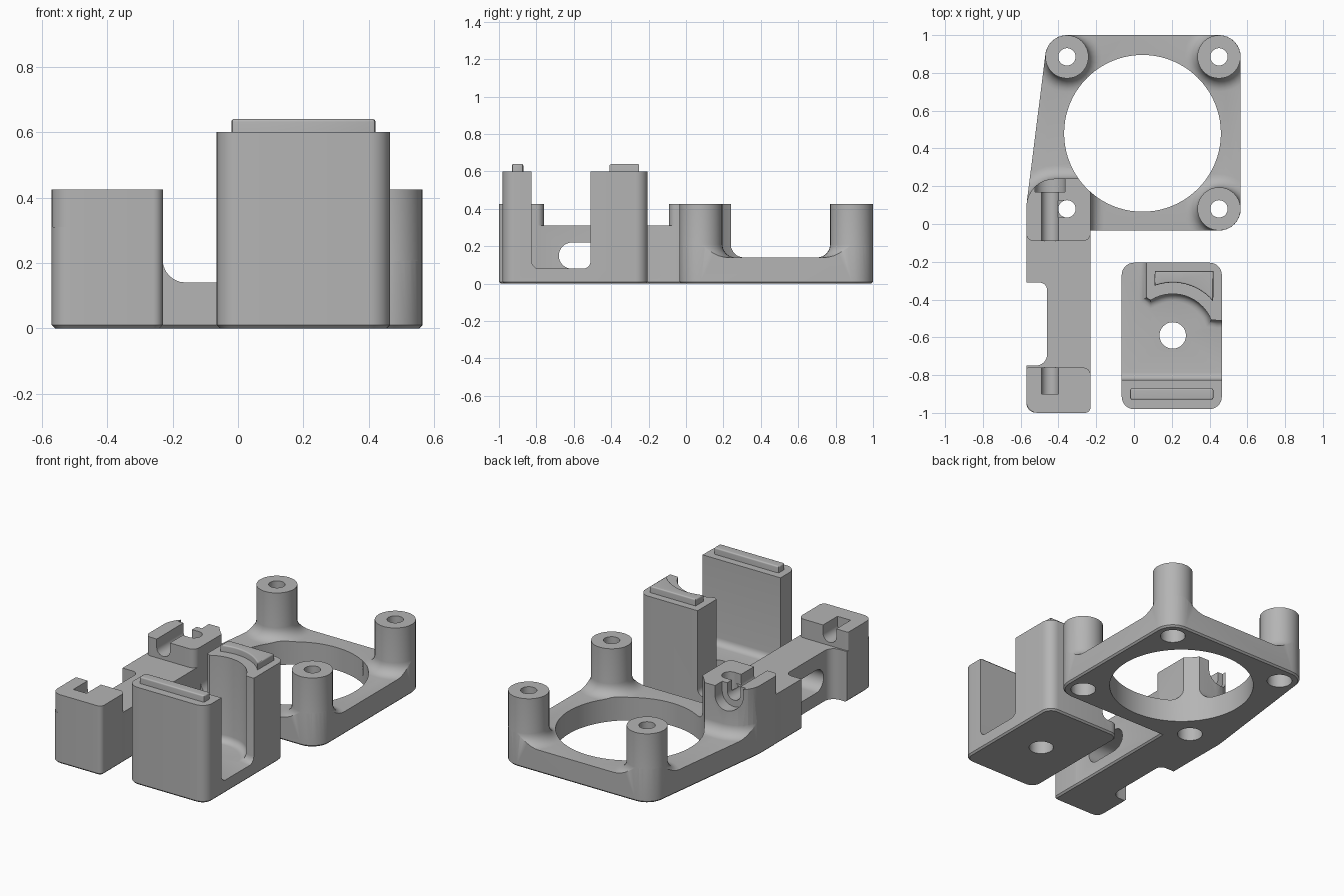
import bpy, bmesh, math
from mathutils import Matrix

cube = bpy.data.objects.get("Cube")
if cube:
    bpy.data.objects.remove(cube, do_unlink=True)

grey = bpy.data.materials.new("plain_grey")
grey.use_nodes = True
grey.diffuse_color = (0.46, 0.46, 0.46, 1)
grey.node_tree.nodes["Principled BSDF"].inputs["Base Color"].default_value = grey.diffuse_color

ALONG_X = Matrix(((0, 0, 1, 0), (1, 0, 0, 0), (0, 1, 0, 0), (0, 0, 0, 1)))   # profile in y, z
ALONG_Y = Matrix(((1, 0, 0, 0), (0, 0, 1, 0), (0, 1, 0, 0), (0, 0, 0, 1)))   # profile in x, z


def arc(cx, cy, r, a0, a1, n):
    steps = [math.radians(a0 + (a1 - a0) * i / n) for i in range(n + 1)]
    return [(cx + r * math.cos(a), cy + r * math.sin(a)) for a in steps]


def ring(x0, x1, y0, y1, radii, o=0.0, n=8):
    """Rounded rectangle grown by o; radii run from lower left, anticlockwise."""
    if not isinstance(radii, tuple):
        radii = (radii,) * 4
    r = [max(q + o, 0.0005) for q in radii]
    x0, x1, y0, y1 = x0 - o, x1 + o, y0 - o, y1 + o
    return (arc(x0 + r[0], y0 + r[0], r[0], 180, 270, n) + arc(x1 - r[1], y0 + r[1], r[1], 270, 360, n)
            + arc(x1 - r[2], y1 - r[2], r[2], 0, 90, n) + arc(x0 + r[3], y1 - r[3], r[3], 90, 180, n))


def disc(cx, cy, r, o=0.0, n=8):
    return ring(cx - r, cx + r, cy - r, cy + r, r, o, n)


def finish(name, bm):
    bmesh.ops.recalc_face_normals(bm, faces=bm.faces)
    mesh = bpy.data.meshes.new(name)
    bm.to_mesh(mesh)
    bm.free()
    mesh.materials.append(grey)
    ob = bpy.data.objects.new(name, mesh)
    bpy.context.collection.objects.link(ob)
    return ob


def loft(name, sections, matrix=None, bevel_z=None, bevel=0.0):
    """Solid through (height, outline) sections; can round the rim at one height."""
    bm = bmesh.new()
    rows = [[bm.verts.new((x, y, z)) for x, y in pts] for z, pts in sections]
    n = len(rows[0])
    for a, b in zip(rows, rows[1:]):
        for i in range(n):
            j = (i + 1) % n
            bm.faces.new((a[i], a[j], b[j], b[i]))
    bm.faces.new(rows[0])
    bm.faces.new(rows[-1])
    bmesh.ops.remove_doubles(bm, verts=bm.verts, dist=0.00005)
    bmesh.ops.recalc_face_normals(bm, faces=bm.faces)
    if bevel_z is not None:
        rim = [e for e in bm.edges if all(abs(v.co.z - bevel_z) < 1e-4 for v in e.verts)]
        bmesh.ops.bevel(bm, geom=rim, offset=bevel, segments=5, profile=0.5,
                        affect='EDGES', clamp_overlap=False)
    if matrix:
        bmesh.ops.transform(bm, matrix=matrix, verts=bm.verts)
    return finish(name, bm)


def prism(name, pts, z0, z1, matrix=None):
    return loft(name, [(z0, pts), (z1, pts)], matrix)


def chamfered(name, shape, top):
    return loft(name, [(0, shape(-0.01)), (0.01, shape(0)), (top, shape(0))])


def combine(target, operation, *tools):
    for tool in tools:
        tool.hide_render = True
        mod = target.modifiers.new("cut", 'BOOLEAN')
        mod.object, mod.operation, mod.solver = tool, operation, 'EXACT'
        bpy.context.view_layer.objects.active = target
        bpy.ops.object.modifier_apply(modifier=mod.name)
        bpy.data.objects.remove(tool, do_unlink=True)


def smooth(ob):
    bpy.ops.object.select_all(action='DESELECT')
    ob.select_set(True)
    bpy.context.view_layer.objects.active = ob
    bpy.ops.object.shade_smooth_by_angle(angle=math.radians(30))


# Frame sizes
TOP, PLATE, FILLET, POST_R = 0.425, 0.14, 0.07, 0.115
HINGE_POST = (-0.355, 0.08)
POSTS = [(-0.355, 0.885), (0.45, 0.885), (0.45, 0.08)]


def hinge(o=0.0):
    return ring(-0.57, -0.23, -0.09, 0.24, (0.04, 0.04, 0.06, 0.15), o)


def flare(shape):
    """Concave fillet sections rising from the plate."""
    out = [(0.05, shape(FILLET))]
    for i in range(7):
        a = math.radians(90 * i / 6)
        out.append((PLATE + FILLET * (1 - math.cos(a)), shape(FILLET * (1 - math.sin(a)) - 0.0005)))
    return out


# Frame plate with flared posts, trimmed to the outer outline
frame = prism("fan_frame_and_arm", ring(-0.9, 0.9, -0.4, 1.3, 0.01), -0.1, PLATE)
for x, y in POSTS:
    shape = lambda o, x=x, y=y: disc(x, y, POST_R, o)
    combine(frame, 'UNION', loft("post", flare(shape) + [(TOP, shape(-0.0005))]))
combine(frame, 'UNION', loft("hinge_flare", flare(hinge)))
bm = bmesh.new()
for z, o in ((0, -0.01), (0.01, 0), (0.6, 0)):
    for x, y in POSTS:
        for p in disc(x, y, POST_R, o):
            bm.verts.new((*p, z))
    for x, y in hinge(o):
        bm.verts.new((x, max(y, -0.035 - o), z))
hull = bmesh.ops.convex_hull(bm, input=bm.verts)
loose = [v for v in set(hull["geom_interior"] + hull["geom_unused"]) if isinstance(v, bmesh.types.BMVert)]
bmesh.ops.delete(bm, geom=loose, context='VERTS')
combine(frame, 'INTERSECT', finish("outline", bm))

# Arm with hinge block and end block
arm = chamfered("arm", lambda o: ring(-0.569, -0.231, -0.999, 0.0, 0.05, o), 0.31)
end = chamfered("end_block", lambda o: ring(-0.57, -0.23, -1.0, -0.76, (0.06, 0.03, 0.04, 0.01), o), TOP)
combine(frame, 'UNION', arm, chamfered("hinge_block", hinge, TOP), end)

# Openings: large round hole, side notch, slot, axle grooves and screw holes
combine(frame, 'DIFFERENCE',
        prism("round_hole", disc(0.045, 0.48, 0.415, n=20), -0.2, 1),
        prism("side_notch", ring(-0.8, -0.46, -0.75, -0.31, (0.01, 0.06, 0.04, 0.01)), -0.2, 1),
        prism("slot", ring(-0.68, -0.38, 0.08, 0.22, 0.07), -0.7, -0.1, ALONG_X),
        prism("axle_groove", ring(-0.49, -0.40, 0.33, 1, 0.044), -0.9, 0.2, ALONG_Y),
        prism("axle_head_groove", ring(-0.525, -0.365, 0.29, 1, 0.078), 0.17, 0.4, ALONG_Y),
        prism("screw_slit", ring(-0.43, -0.35, 0.035, 0.125, 0.005), 0.36, 1))
for x, y in POSTS + [HINGE_POST]:
    combine(frame, 'DIFFERENCE',
            prism("screw_hole", disc(x, y, 0.046), -0.2, 1),
            prism("counterbore", disc(x, y, 0.072), -0.2, 0.25))
smooth(frame)

# Clip bracket: rounded block with its inside scooped out, leaving two walls
CX, CY = 0.205, -0.59
bracket = chamfered("clip_bracket", lambda o: ring(-0.065, 0.465, -0.98, -0.205, 0.065, o), 0.6)
inside = ([(-0.3, -0.825), (0.7, -0.825), (0.7, -0.515), (0.44, -0.51)] + arc(CX, CY, 0.22, 22, 122, 14)
          + [(0.065, -0.39), (0.065, 0.0), (-0.3, 0.0)])
scoop = loft("scoop", [(0.08, inside), (1, inside)], bevel_z=0.08, bevel=0.04)
combine(bracket, 'DIFFERENCE', scoop, prism("bolt_hole", disc(CX, CY, 0.07), -0.2, 1))
smooth(bracket)

# Raised ribs on both walls
front_rib = ring(-0.02, 0.42, -0.93, -0.87, 0.01, n=2)
back_rib = arc(CX, CY, 0.28, 40, 110, 12) + [(0.11, -0.25), (0.42, -0.25)]
for name, pts in (("front_rib", front_rib), ("back_rib", back_rib)):
    smooth(loft(name, [(0.58, pts), (0.64, pts)], bevel_z=0.64, bevel=0.008))
